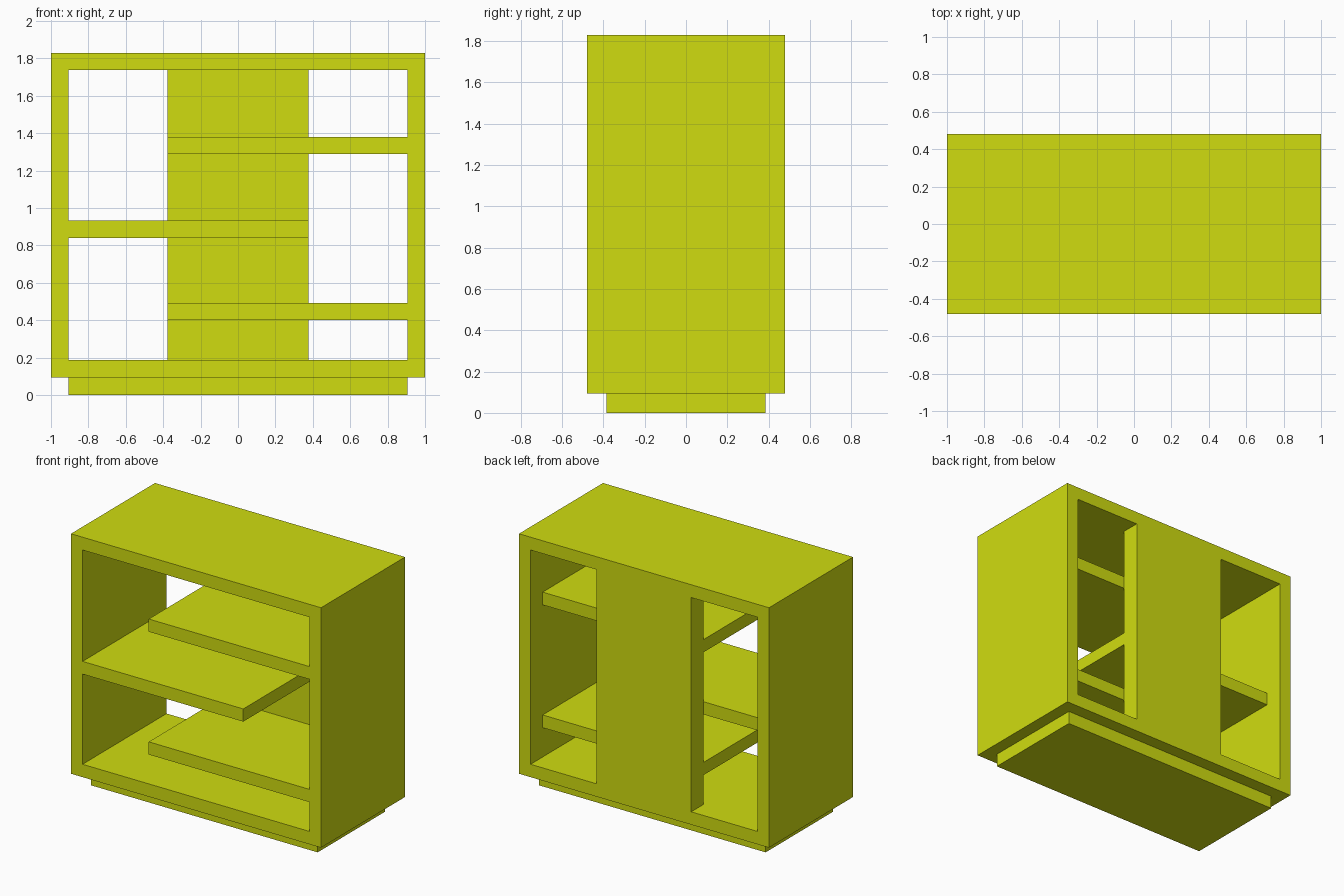
import bpy
import bmesh

if "Cube" in bpy.data.objects:
    bpy.data.objects.remove(bpy.data.objects["Cube"])

WIDTH, DEPTH, BASE, TOP = 2.0, 0.96, 0.095, 1.83
THICK = 0.093
INNER = WIDTH / 2 - THICK      # inside face of the side walls
HALF_BACK = 0.378              # half width of the back panel
FRONT, BACK = -DEPTH / 2, DEPTH / 2
PANEL_FRONT = 0.342            # front face of the back panel

lime = bpy.data.materials.new("lime")
lime.diffuse_color = (0.63, 0.72, 0.005, 1)
lime.use_nodes = True
lime.node_tree.nodes["Principled BSDF"].inputs["Base Color"].default_value = lime.diffuse_color


def finish(name, bm):
    bmesh.ops.recalc_face_normals(bm, faces=bm.faces)
    mesh = bpy.data.meshes.new(name)
    bm.to_mesh(mesh)
    bm.free()
    mesh.materials.append(lime)
    obj = bpy.data.objects.new(name, mesh)
    bpy.context.collection.objects.link(obj)
    return obj


def box(name, x, y, z):
    """Box from (min, max) ranges on each axis."""
    bm = bmesh.new()
    bmesh.ops.create_cube(bm, size=1)
    for v in bm.verts:
        v.co = [r[0] if c < 0 else r[1] for c, r in zip(v.co, (x, y, z))]
    return finish(name, bm)


def rectangle_ring(name, half_width, y, z, thick):
    """Open rectangular tube running along y, one continuous shell."""
    bm = bmesh.new()
    loops = []
    for depth in y:
        for t in (0, thick):
            w, lo, hi = half_width - t, z[0] + t, z[1] - t
            corners = ((-w, lo), (w, lo), (w, hi), (-w, hi))
            loops.append([bm.verts.new((cx, depth, cz)) for cx, cz in corners])
    front_out, front_in, back_out, back_in = loops
    for a, b in ((front_out, front_in), (front_in, back_in),
                 (back_in, back_out), (back_out, front_out)):
        for i in range(4):
            j = (i + 1) % 4
            bm.faces.new((a[i], a[j], b[j], b[i]))
    return finish(name, bm)


# Outer carcass and recessed plinth
rectangle_ring("outer_frame", WIDTH / 2, (FRONT, BACK), (BASE, TOP), THICK)
box("plinth", (-INNER, INNER), (-0.385, 0.385), (0, BASE))

# Central back panel, flush with the rear
box("back_panel", (-HALF_BACK, HALF_BACK), (PANEL_FRONT, BACK),
    (BASE + THICK, TOP - THICK))

# Shelves cantilevered alternately from the right and left walls
for name, side, z in (("lower_shelf", 1, 0.40),
                      ("middle_shelf", -1, 0.84),
                      ("upper_shelf", 1, 1.288)):
    x = sorted((-side * HALF_BACK, side * INNER))
    box(name, x, (FRONT, PANEL_FRONT), (z, z + 0.092))
